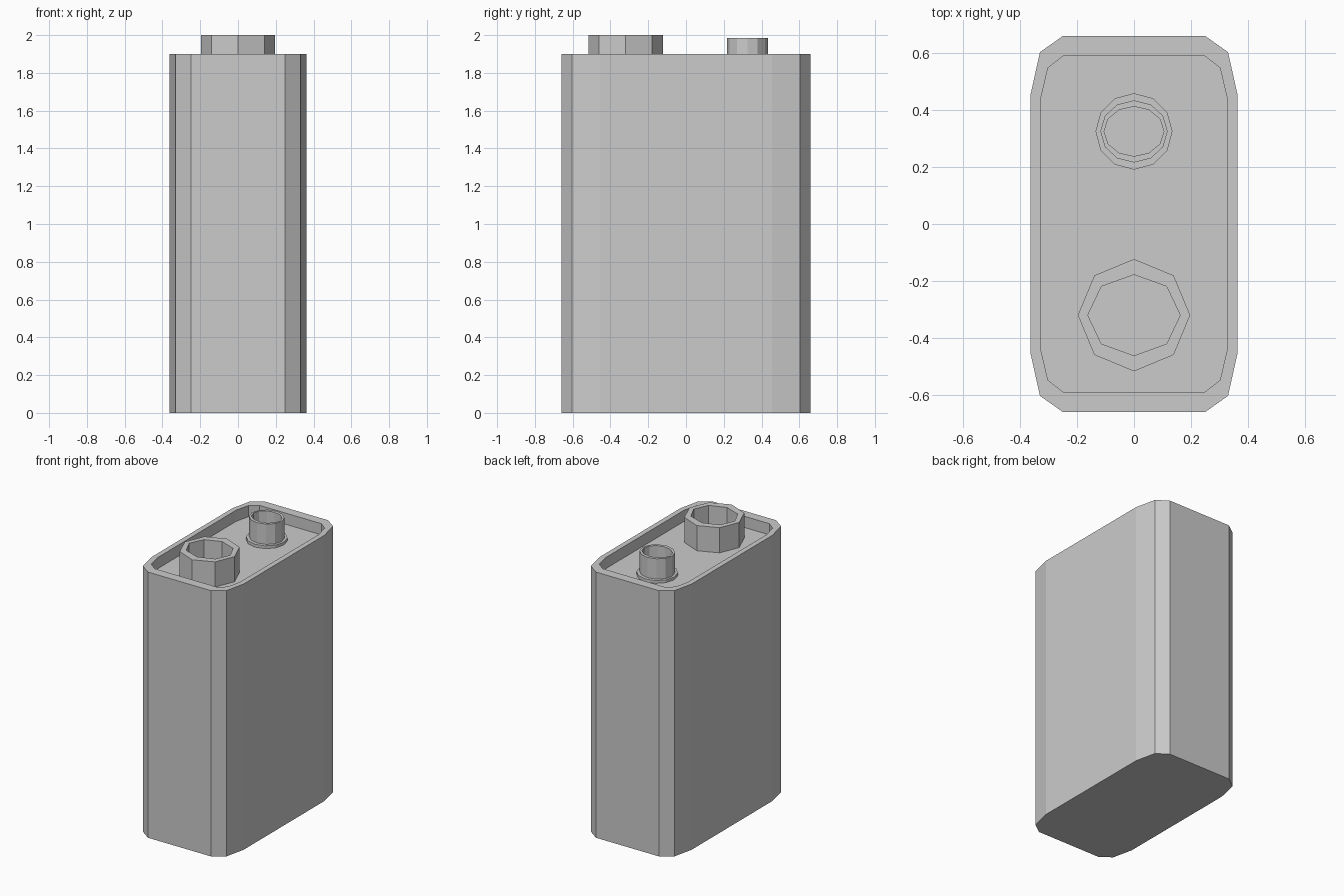
import bpy, math

if "Cube" in bpy.data.objects:
    bpy.data.objects.remove(bpy.data.objects["Cube"])

FLOOR = 1.82


def loft(name, rings, cap_first=False, cap_last=False):
    """Skin a list of equal-length point rings with flat quads."""
    n = len(rings[0])
    verts = [p for ring in rings for p in ring]
    faces = [(k * n + i, k * n + (i + 1) % n, (k + 1) * n + (i + 1) % n, (k + 1) * n + i)
             for k in range(len(rings) - 1) for i in range(n)]
    if cap_first:
        faces.append(tuple(reversed(range(n))))
    if cap_last:
        faces.append(tuple(range(len(verts) - n, len(verts))))
    mesh = bpy.data.meshes.new(name)
    mesh.from_pydata(verts, [], faces)
    obj = bpy.data.objects.new(name, mesh)
    bpy.context.collection.objects.link(obj)
    return obj


def outline(corner, z):
    """Mirror one corner profile into a closed counter-clockwise outline."""
    back = [(-x, y) for x, y in reversed(corner)]
    half = corner + back
    return [(x, y, z) for x, y in half + [(-x, -y) for x, y in half]]


def ellipse(sides, rx, ry, cy, z):
    return [(rx * math.cos(a), cy + ry * math.sin(a), z)
            for a in (2 * math.pi * i / sides for i in range(sides))]


# Case with chamfered corners and a recessed top
outer = [(0.363, 0.455), (0.33, 0.603), (0.25, 0.66)]
inner = [(0.326, 0.445), (0.302, 0.548), (0.245, 0.592)]
loft("battery_case", [outline(outer, 0), outline(outer, 1.9),
                      outline(inner, 1.9), outline(inner, FLOOR)],
     cap_first=True, cap_last=True)

# Large octagonal socket terminal
loft("socket_terminal", [ellipse(8, rx, ry, -0.32, z) for rx, ry, z in (
    (0.197, 0.197, FLOOR), (0.197, 0.197, 2.0),
    (0.162, 0.142, 2.0), (0.162, 0.142, FLOOR + 0.005))], cap_last=True)

# Small twelve-sided stud terminal with a base flange
loft("stud_terminal", [ellipse(12, rx, ry, 0.325, z) for rx, ry, z in (
    (0.135, 0.134, FLOOR), (0.135, 0.134, FLOOR + 0.02),
    (0.118, 0.109, FLOOR + 0.02), (0.118, 0.109, 1.985),
    (0.105, 0.087, 1.985), (0.105, 0.087, FLOOR + 0.005))], cap_last=True)
